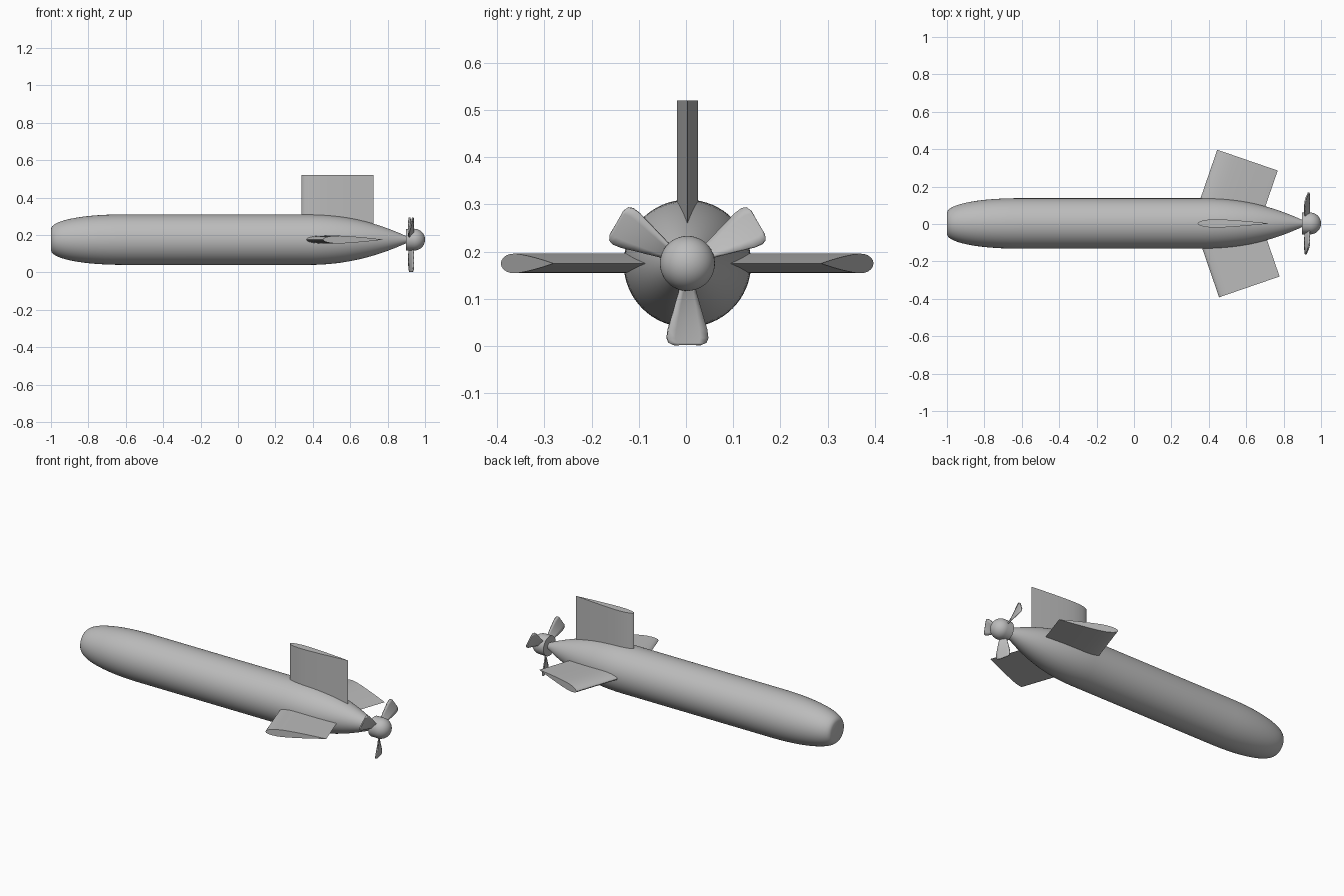
import bpy, bmesh, math
from mathutils import Matrix, Vector

cube = bpy.data.objects.get("Cube")
if cube:
    bpy.data.objects.remove(cube, do_unlink=True)

AXIS = Vector((0, 0.003, 0.175))   # centreline of the hull

grey = bpy.data.materials.new("light grey")
grey.use_nodes = True
grey.diffuse_color = (0.5, 0.5, 0.5, 1)
grey.node_tree.nodes["Principled BSDF"].inputs["Base Color"].default_value = (0.5, 0.5, 0.5, 1)


def finish(name, bm, angle=40):
    bmesh.ops.recalc_face_normals(bm, faces=bm.faces)
    mesh = bpy.data.meshes.new(name)
    bm.to_mesh(mesh)
    bm.free()
    mesh.materials.append(grey)
    obj = bpy.data.objects.new(name, mesh)
    bpy.context.collection.objects.link(obj)
    bpy.ops.object.select_all(action='DESELECT')
    obj.select_set(True)
    bpy.context.view_layer.objects.active = obj
    bpy.ops.object.shade_smooth_by_angle(angle=math.radians(angle))
    return obj


def lathe(name, profile, segments=64):
    """Revolve (x, radius) points around the centreline and cap open ends."""
    bm = bmesh.new()
    rings = []
    for x, r in profile:
        rings.append([bm.verts.new(AXIS + Vector((x, r * math.cos(a), r * math.sin(a))))
                      for a in (math.tau * i / segments for i in range(segments))])
    for a, b in zip(rings, rings[1:]):
        for i in range(segments):
            j = (i + 1) % segments
            bm.faces.new((a[i], a[j], b[j], b[i]))
    bm.faces.new(rings[0])
    bm.faces.new(rings[-1])
    return finish(name, bm)


def fin(name, chord, thickness, span, matrix):
    """Teardrop section in local xy, extruded along local z from 0 to span."""
    bm = bmesh.new()
    n = 14
    half = []
    for i in range(n + 1):
        t = (1 - math.cos(math.pi * i / n)) / 2
        # blunt leading edge, straight taper to a sharp trailing edge
        w = math.sqrt(max(0, 1 - (1 - t / 0.25) ** 2)) if t < 0.25 else 1 - ((t - 0.25) / 0.75) ** 1.4
        half.append((t * chord, w * thickness / 2))
    outline = half + [(x, -y) for x, y in half[-2:0:-1]]
    base = bm.faces.new([bm.verts.new((x, y, 0)) for x, y in outline])
    top = bmesh.ops.extrude_face_region(bm, geom=[base])
    bmesh.ops.translate(bm, vec=(0, 0, span),
                        verts=[v for v in top["geom"] if isinstance(v, bmesh.types.BMVert)])
    bm.transform(matrix)
    return finish(name, bm)


# Hull with blunt flat nose and tapering tail
nose = [(-1 + 0.4 * t, 0.057 + 0.078 * math.sqrt(1 - (1 - t) ** 2.2))
        for t in ((i / 16) ** 1.6 for i in range(17))]
tail = [(0.38 + 0.53 * t, 0.135 - 0.121 * t ** 2.05) for t in (i / 16 for i in range(17))]
lathe("hull", nose + tail)

# Bullet shaped propeller hub
R = 0.058
dome = [(0.942 + R * math.sin(a), R * math.cos(a) + 0.0002)
        for a in (math.pi / 2 * i / 16 for i in range(17))]
lathe("propeller_hub", [(0.898, R)] + dome, 48)

# Upright fin
fin("upper_fin", 0.385, 0.045, 0.345, Matrix.Translation(AXIS + Vector((0.34, 0, 0))))

# Swept side fins, each placed by its outer leading corner
for name, side, corner in (("back_fin", 1, (0.445, 0.397)), ("front_fin", -1, (0.455, -0.392))):
    sweep = math.radians(19)
    along = Vector((math.cos(sweep), -side * math.sin(sweep), 0))
    inward = Vector((-math.sin(sweep), -side * math.cos(sweep), 0))
    up = Vector((0, 0, 1))
    m = Matrix((along, up, inward)).transposed().to_4x4()
    fin(name, 0.342, 0.042, 0.36, Matrix.Translation((corner[0], corner[1], AXIS.z)) @ m)

# Three twisted propeller blades: (radius, half width, pitch in degrees)
sections = [(0.035, 0.018, 42), (0.06, 0.021, 36), (0.085, 0.028, 28), (0.115, 0.036, 21),
            (0.14, 0.043, 17), (0.158, 0.045, 14), (0.168, 0.041, 13), (0.173, 0.03, 12)]
for k, name in enumerate(("lower_blade", "back_blade", "front_blade")):
    bm = bmesh.new()
    rows = []
    for r, w, pitch in sections:
        p = math.radians(pitch)
        rows.append([bm.verts.new((-s * w * math.sin(p), s * w * math.cos(p), -r))
                     for s in (-1, -0.6, -0.2, 0.2, 0.6, 1)])
    for a, b in zip(rows, rows[1:]):
        for i in range(len(a) - 1):
            bm.faces.new((a[i], a[i + 1], b[i + 1], b[i]))
    bm.transform(Matrix.Translation(AXIS + Vector((0.926, 0, 0)))
                 @ Matrix.Rotation(math.tau * k / 3, 4, 'X'))
    blade = finish(name, bm)
    solid = blade.modifiers.new("thickness", 'SOLIDIFY')
    solid.thickness = 0.007
    solid.offset = 0
